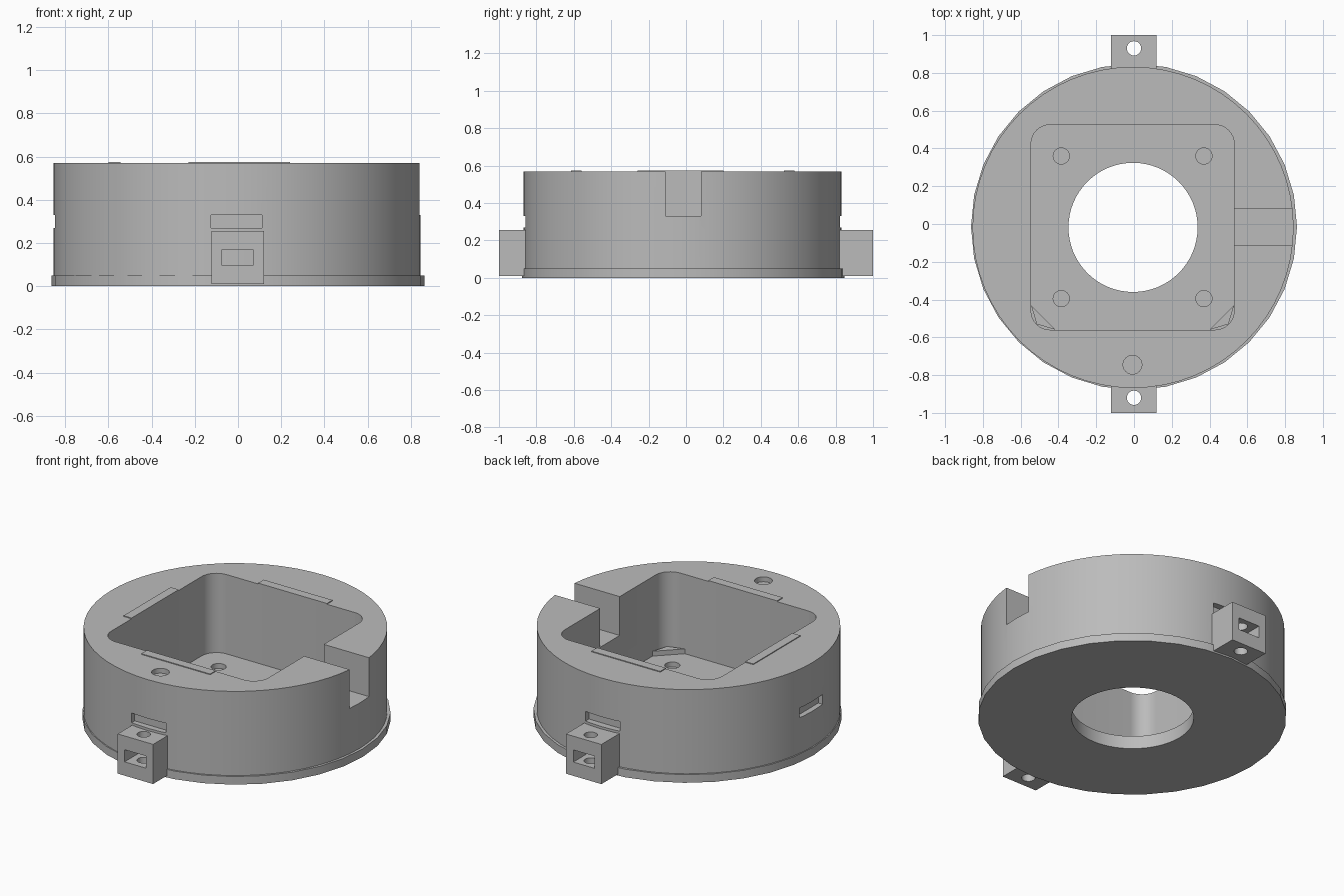
import bpy, bmesh, math
from mathutils import Matrix

default = bpy.data.objects.get("Cube")
if default:
    bpy.data.objects.remove(default)

grey = bpy.data.materials.new("light grey")
grey.use_nodes = True
grey.diffuse_color = (0.5, 0.5, 0.5, 1)
grey.node_tree.nodes["Principled BSDF"].inputs["Base Color"].default_value = (0.5, 0.5, 0.5, 1)

CX, CY = -0.005, -0.018          # housing axis
TOP, FLANGE, FLOOR = 0.57, 0.05, 0.08
LEFT, RIGHT, FRONT, BACK = -0.545, 0.53, -0.56, 0.525   # pocket walls


def add_object(name, bm):
    mesh = bpy.data.meshes.new(name)
    bmesh.ops.recalc_face_normals(bm, faces=bm.faces)
    bm.to_mesh(mesh)
    bm.free()
    mesh.materials.append(grey)
    obj = bpy.data.objects.new(name, mesh)
    bpy.context.scene.collection.objects.link(obj)
    return obj


def box(name, x0, x1, y0, y1, z0, z1, corner=0):
    bm = bmesh.new()
    place = Matrix.Translation(((x0 + x1) / 2, (y0 + y1) / 2, (z0 + z1) / 2))
    size = Matrix.Diagonal((x1 - x0, y1 - y0, z1 - z0, 1))
    bmesh.ops.create_cube(bm, size=1, matrix=place @ size)
    if corner:
        upright = [e for e in bm.edges
                   if abs(e.verts[0].co.z - e.verts[1].co.z) > 0.01]
        bmesh.ops.bevel(bm, geom=upright, offset=corner, segments=8,
                        profile=0.5, affect='EDGES')
    return add_object(name, bm)


def cylinder(name, x, y, radius, z0, z1, sides):
    bm = bmesh.new()
    bmesh.ops.create_cone(bm, cap_ends=True, segments=sides, radius1=radius,
                          radius2=radius, depth=z1 - z0,
                          matrix=Matrix.Translation((x, y, (z0 + z1) / 2)))
    return add_object(name, bm)


def prism(name, outline, z0, z1):
    bm = bmesh.new()
    base = bm.faces.new([bm.verts.new((x, y, z0)) for x, y in outline])
    raised = bmesh.ops.extrude_face_region(bm, geom=[base])["geom"]
    bmesh.ops.translate(bm, vec=(0, 0, z1 - z0),
                        verts=[v for v in raised if isinstance(v, bmesh.types.BMVert)])
    return add_object(name, bm)


def select_only(obj):
    bpy.ops.object.select_all(action='DESELECT')
    obj.select_set(True)
    bpy.context.view_layer.objects.active = obj


def cut(obj, *cutters):
    for cutter in cutters:
        select_only(obj)
        mod = obj.modifiers.new("cut", 'BOOLEAN')
        mod.operation, mod.solver, mod.object = 'DIFFERENCE', 'EXACT', cutter
        bpy.ops.object.modifier_apply(modifier=mod.name)
        bpy.data.objects.remove(cutter)


def smooth(obj):
    select_only(obj)
    bpy.ops.object.shade_smooth_by_angle(angle=math.radians(25))


# Faceted base flange with the central bore
flange = cylinder("base_flange", 0, -0.015, 0.863, 0, FLANGE, 32)
cut(flange, cylinder("bore", CX, CY, 0.342, -0.1, 0.2, 64))
smooth(flange)

# Round housing with square pocket, bore and side notch
housing = cylinder("housing", CX, CY, 0.85, FLANGE, TOP, 64)
cut(housing,
    box("pocket", LEFT, RIGHT, FRONT, BACK, FLOOR, 0.8, 0.1),
    cylinder("bore", CX, CY, 0.342, 0, 0.2, 64),
    box("notch", 0.4, 1, -0.11, 0.08, 0.33, 0.8))

# Blind screw holes in the floor and one in the rim
for x in (-0.385, 0.37):
    for y in (-0.395, 0.36):
        cut(housing, cylinder("screw_hole", x, y, 0.043, 0.02, 0.2, 24))
cut(housing, cylinder("rim_hole", -0.008, -0.745, 0.05, TOP - 0.03, 0.8, 24))

# Shallow slots in the outer wall
cut(housing,
    box("slot", -0.125, 0.11, -1, -0.83, 0.27, 0.33),
    box("slot", -0.125, 0.11, 0.79, 1, 0.27, 0.33),
    box("slot", -1, -0.82, -0.12, 0.1, 0.27, 0.33))
smooth(housing)

# Low ledges across the two front pocket corners
for name, wall, step in (("left_ledge", RIGHT, -0.13), ("right_ledge", LEFT, 0.13)):
    inset = math.copysign(0.03, step)
    prism(name, [(wall, FRONT + 0.13), (wall + step, FRONT),
                 (wall + inset, FRONT + 0.03)], FLOOR - 0.01, FLOOR + 0.03)

# Thin raised strips on the rim beside the pocket
box("front_strip", -0.23, 0.24, FRONT - 0.055, FRONT, TOP - 0.003, TOP + 0.005)
box("back_strip", -0.23, 0.24, BACK, BACK + 0.055, TOP - 0.003, TOP + 0.005)
box("side_strip", LEFT - 0.055, LEFT, -0.26, 0.2, TOP - 0.003, TOP + 0.005)

# Mounting lugs with a vertical bolt hole and a nut window
for name, side, hole_y in (("front_lug", -1, -0.92), ("back_lug", 1, 0.93)):
    inner, outer = sorted((side * 0.8, side * 1.0))
    lug = box(name, -0.122, 0.12, inner, outer, 0.01, 0.255)
    window = sorted((side * 0.865, side * 1.1))
    cut(lug,
        box("window", -0.075, 0.07, *window, 0.095, 0.17),
        cylinder("bolt_hole", 0, hole_y, 0.038, -0.1, 0.4, 24))
    smooth(lug)
